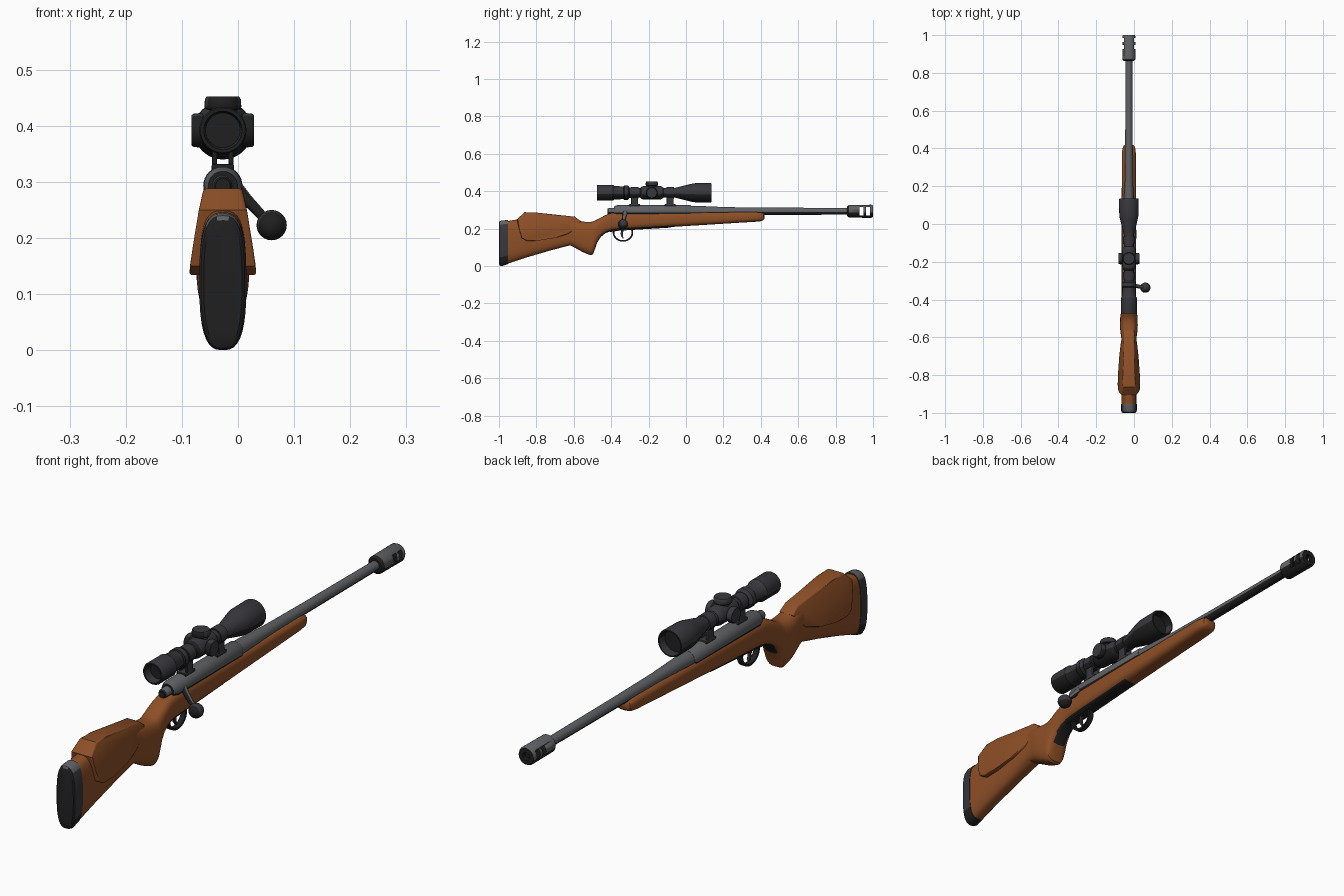
import bpy, bmesh, math
from mathutils import Matrix, Vector

if "Cube" in bpy.data.objects:
    bpy.data.objects.remove(bpy.data.objects["Cube"])

CX = -0.027          # the rifle's own centre plane
BORE, SIGHT = 0.293, 0.392


def material(name, rgb):
    m = bpy.data.materials.new(name)
    m.diffuse_color = (*rgb, 1)
    m.use_nodes = True
    m.node_tree.nodes["Principled BSDF"].inputs["Base Color"].default_value = m.diffuse_color
    return m


WOOD = material("walnut wood", (0.27, 0.079, 0.020))
STEEL = material("grey steel", (0.115, 0.12, 0.128))
BLACK = material("black metal", (0.040, 0.040, 0.047))
DARK = material("deep black", (0.014, 0.014, 0.014))


def paint(ob, mat, test):
    """Give a second colour to the faces whose normal and centre pass the test."""
    ob.data.materials.append(mat)
    slot = len(ob.data.materials) - 1
    for p in ob.data.polygons:
        if test(p.normal, p.center):
            p.material_index = slot


def finish(name, bm, mat, angle=35):
    bmesh.ops.remove_doubles(bm, verts=bm.verts, dist=1e-5)
    bmesh.ops.recalc_face_normals(bm, faces=bm.faces)
    me = bpy.data.meshes.new(name)
    bm.to_mesh(me)
    bm.free()
    me.materials.append(mat)
    ob = bpy.data.objects.new(name, me)
    bpy.context.collection.objects.link(ob)
    bpy.ops.object.select_all(action='DESELECT')
    ob.select_set(True)
    bpy.context.view_layer.objects.active = ob
    bpy.ops.object.shade_smooth_by_angle(angle=math.radians(angle))
    if mat in (STEEL, BLACK):      # metal undersides and rear faces are deep black
        paint(ob, DARK, lambda n, c: n.z < -0.15 or n.y < -0.5)
    return ob


def bridge(bm, rings, caps=True):
    for a, b in zip(rings, rings[1:]):
        n = len(a)
        for i in range(n):
            bm.faces.new((a[i], a[(i + 1) % n], b[(i + 1) % n], b[i]))
    if caps:
        bm.faces.new(rings[0])
        bm.faces.new(rings[-1])


ROT = {'X': Matrix.Rotation(math.pi / 2, 4, 'Y'),
       'Y': Matrix.Rotation(-math.pi / 2, 4, 'X'),
       'Z': Matrix.Identity(4)}


def lathe(name, pts, mat, axis='Y', at=(CX, 0, BORE), n=32, scale_z=1, rot=None):
    """Spin (distance along axis, radius) points round an axis."""
    bm = bmesh.new()
    rings = [[bm.verts.new((r * math.cos(2 * math.pi * i / n), r * math.sin(2 * math.pi * i / n), d))
              for i in range(n)] for d, r in pts]
    bridge(bm, rings, caps=False)
    m = Matrix.Translation(at) @ Matrix.Diagonal((1, 1, scale_z, 1)) @ (rot or ROT[axis])
    bmesh.ops.transform(bm, matrix=m, verts=bm.verts)
    return finish(name, bm, mat)


def loft(name, sections, mat, power=3.0, n=36):
    """Rounded sections (y, top, bottom, half width) joined along y."""
    bm = bmesh.new()
    rings = []
    for y, top, bot, hw in sections:
        ring = []
        for i in range(n):
            c, s = math.cos(2 * math.pi * i / n), math.sin(2 * math.pi * i / n)
            x = math.copysign(abs(c) ** (2 / power), c) * hw
            z = math.copysign(abs(s) ** (2 / power), s) * (top - bot) / 2
            ring.append(bm.verts.new((CX + x, y, (top + bot) / 2 + z)))
        rings.append(ring)
    bridge(bm, rings)
    return finish(name, bm, mat)


def box(name, centre, size, mat, bevel=0.003):
    bm = bmesh.new()
    bmesh.ops.create_cube(bm, size=1, matrix=Matrix.Translation(centre) @ Matrix.Diagonal((*size, 1)))
    if bevel:
        bmesh.ops.bevel(bm, geom=bm.edges[:], offset=bevel, segments=2, affect='EDGES', profile=0.5)
    return finish(name, bm, mat)


def plate(name, outline, width, mat, bevel=0.006):
    """Side outline (y, z) with half width given by a function of y and z."""
    bm = bmesh.new()
    rings = [[bm.verts.new((CX + s * width(y, z), y, z)) for y, z in outline] for s in (-1, 1)]
    bridge(bm, rings)
    if bevel:
        rim = [e for e in bm.edges if (e.verts[0].co.x - CX) * (e.verts[1].co.x - CX) > 0]
        bmesh.ops.bevel(bm, geom=rim, offset=bevel, segments=3, affect='EDGES', profile=0.5)
    return finish(name, bm, mat)


# Stock with pistol grip and fore-end; its belly is black around the floor plate
stock = loft("stock", [
    (-0.957, .240, .012, .040), (-0.85, .258, .047, .041), (-0.72, .255, .085, .040),
    (-0.62, .250, .111, .038), (-0.59, .246, .096, .042), (-0.56, .240, .079, .046),
    (-0.535, .236, .067, .047), (-0.508, .236, .058, .046), (-0.497, .239, .064, .046),
    (-0.487, .243, .090, .045), (-0.475, .249, .125, .043), (-0.455, .260, .156, .041),
    (-0.43, .273, .176, .039), (-0.40, .284, .188, .038), (-0.36, .288, .193, .038),
    (-0.05, .290, .211, .039), (0.37, .290, .237, .037), (0.40, .288, .240, .034),
    (0.414, .284, .246, .028), (0.42, .277, .255, .018)], WOOD)
paint(stock, DARK, lambda n, c: -0.48 < c.y < -0.1 and n.z < -0.4 and abs(c.x - CX) < .028)

# Raised cheek piece, flared towards the bottom
plate("cheek_piece", [
    (-0.905, .250), (-0.862, .288), (-0.80, .286), (-0.595, .264), (-0.562, .240), (-0.585, .205),
    (-0.63, .172), (-0.70, .150), (-0.79, .136), (-0.85, .134), (-0.878, .150), (-0.89, .19)],
    lambda y, z: .062 - .045 * (y + .87) - .17 * (z - .13), WOOD)

# Butt pad with a grey top edge
pad = loft("butt_pad", [(-1.0, .232, .010, .034), (-0.996, .240, .003, .039), (-0.985, .244, .000, .042),
                        (-0.953, .246, .010, .042)], BLACK, power=2.8)
paint(pad, STEEL, lambda n, c: n.z > 0.4)

# Barrel, receiver and bolt
lathe("barrel", [(-0.05, 0), (-0.05, .030), (0.06, .029), (0.22, .022), (0.45, .0195), (0.88, .018), (0.88, 0)], STEEL)
lathe("receiver", [(-0.385, 0), (-0.385, .026), (-0.365, .034), (0.02, .034), (0.028, .030), (0.028, 0)], STEEL)
lathe("bolt_shroud", [(-0.42, 0), (-0.42, .013), (-0.414, .017), (-0.37, .019), (-0.37, 0)], STEEL, n=24)
root, tip = Vector((CX + .022, -0.325, .290)), Vector((.056, -0.337, .226))
turn = (tip - root).to_track_quat('Z', 'Y').to_matrix().to_4x4()
lathe("bolt_handle", [(0, 0), (0, .014), (.03, .0105), (.09, .008), (.09, 0)], STEEL, at=root, n=16, rot=turn)
lathe("bolt_knob", [(-.027 * math.cos(math.pi * i / 12), .027 * math.sin(math.pi * i / 12)) for i in range(13)],
      BLACK, at=(.060, -0.337, .223), n=24)

# Muzzle brake with a bore and two pairs of side ports
brake = lathe("muzzle_brake", [(0.862, 0), (0.862, .026), (0.870, .034), (0.992, .035), (1.0, .031), (1.0, .014),
                               (0.89, .014), (0.89, 0)], STEEL)
for y in (0.938, 0.973):
    cutter = box("port_cutter", (CX, y, BORE), (.2, .021, .044), DARK, bevel=0)
    cutter.hide_render = True
    mod = brake.modifiers.new("port", 'BOOLEAN')
    mod.operation, mod.object, mod.solver = 'DIFFERENCE', cutter, 'EXACT'
    bpy.context.view_layer.objects.active = brake
    bpy.ops.object.modifier_apply(modifier="port")
    bpy.data.objects.remove(cutter)
# black muzzle face, bore and port walls
paint(brake, DARK, lambda n, c: abs(n.y) > 0.5 or math.hypot(c.x - CX, c.z - BORE) < .024)

# Trigger, guard and floor plate
lathe("trigger_guard", [(-.010, .046), (.010, .046), (.010, .055), (-.010, .055), (-.010, .046)], DARK,
      axis='X', at=(CX, -0.337, .179), scale_z=.88, n=40)
plate("trigger", [(-0.345, .20), (-0.350, .175), (-0.347, .160), (-0.336, .146), (-0.333, .149), (-0.338, .162),
                  (-0.338, .175), (-0.33, .20)], lambda y, z: .005, BLACK, bevel=0)
plate("floor_plate", [(-0.41, .181), (-0.36, .189), (-0.08, .206), (-0.08, .214), (-0.36, .199), (-0.41, .195)],
      lambda y, z: .020, DARK, bevel=0.002)

# Telescopic sight, hollow at both ends
scope = lathe("scope_body", [
    (-0.44, 0), (-0.44, .031), (-0.475, .034), (-0.475, .040), (-0.47, .042), (-0.39, .042), (-0.382, .036),
    (-0.335, .034), (-0.33, .038), (-0.31, .038), (-0.302, .027), (-0.245, .026), (-0.235, .034), (-0.225, .036),
    (-0.14, .036), (-0.13, .034), (-0.12, .026), (-0.06, .026), (-0.035, .032), (0.03, .048), (0.05, .051), (0.13, .052),
    (0.136, .050), (0.136, .045), (0.10, .043), (0.10, 0)], BLACK, at=(CX, 0, SIGHT), n=40)
paint(scope, DARK, lambda n, c: n.y > 0.7 and c.y > 0.09)
for name, y, r in (("eyepiece_lens", -0.442, .031), ("objective_lens", 0.102, .043)):
    lathe(name, [(-.002, 0), (-.002, r), (.002, r), (.002, 0)], DARK, at=(CX, y, SIGHT))

# Adjustment turrets on the top and both sides
CAP = [(0, 0), (0, .024), (.034, .024), (.036, .031), (.040, .033), (.053, .032), (.057, .029), (.057, 0)]
lathe("top_turret", [(d * 1.05, r) for d, r in CAP], BLACK, axis='Z', at=(CX, -0.183, SIGHT))
for side, s in (("left", -1), ("right", 1)):
    lathe(side + "_turret", [(s * d * .98, r * .93) for d, r in CAP], BLACK, axis='X', at=(CX, -0.183, SIGHT))

# Scope mounts: ring, two legs and a base
for label, y in (("rear", -0.275), ("front", -0.085)):
    lathe(label + "_mount_ring", [(-.02, .024), (-.02, .031), (.02, .031), (.02, .024), (-.02, .024)], BLACK,
          at=(CX, y, SIGHT))
    for side, s in (("left", -1), ("right", 1)):
        box(f"{label}_mount_leg_{side}", (CX + s * .0145, y, .349), (.009, .036, .045), BLACK, .002)
    box(label + "_mount_base", (CX, y, .326), (.040, .058, .012), BLACK)
